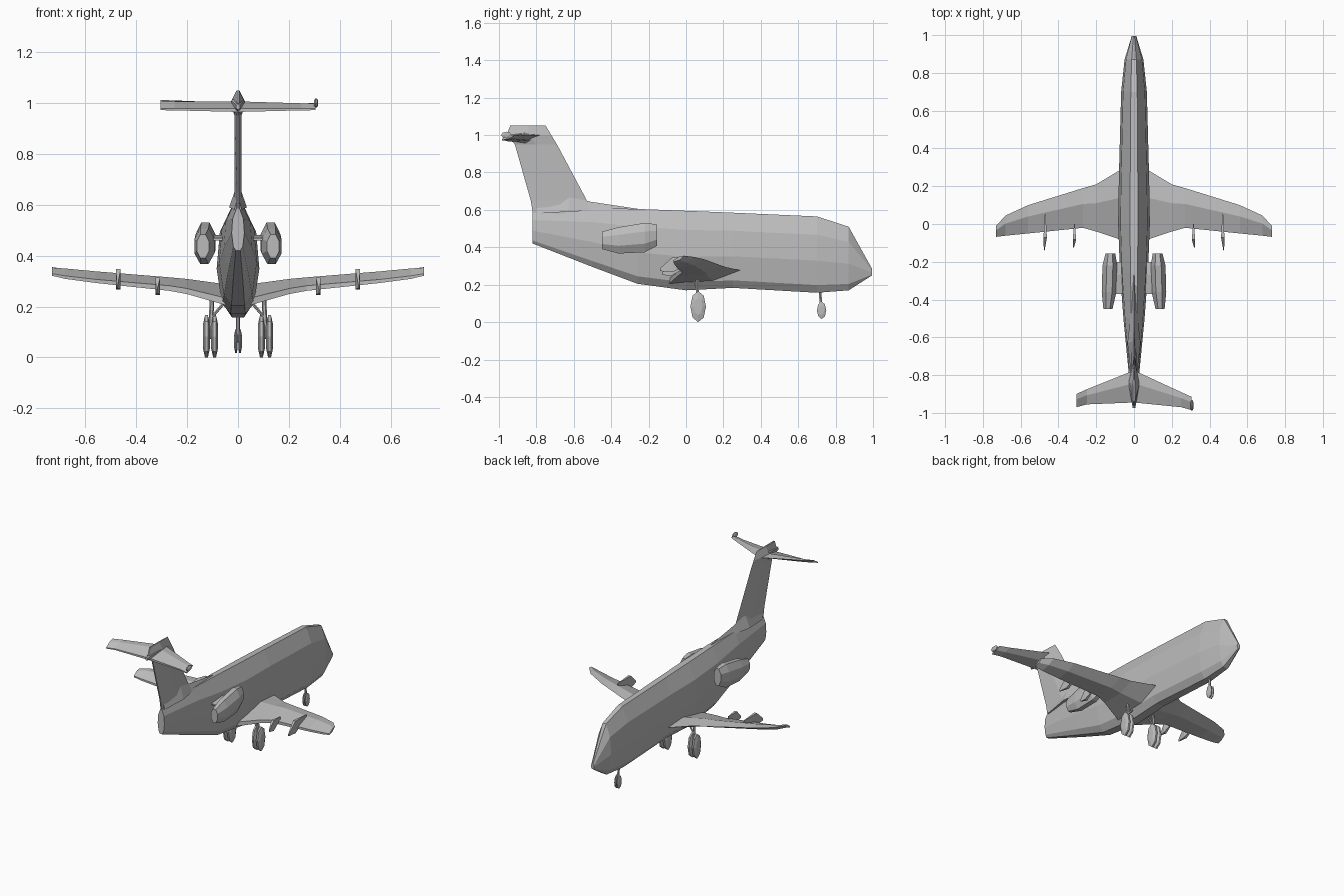
import bpy, bmesh, math
from mathutils import Vector

cube = bpy.data.objects.get("Cube")
if cube:
    bpy.data.objects.remove(cube)

grey = bpy.data.materials.new("plain_grey")
grey.use_nodes = True
grey.diffuse_color = (0.5, 0.5, 0.5, 1)
grey.node_tree.nodes["Principled BSDF"].inputs["Base Color"].default_value = (0.5, 0.5, 0.5, 1)


def loft(name, rings):
    """Skin closed rings with equal point counts and cap both ends."""
    bm = bmesh.new()
    loops = [[bm.verts.new(p) for p in ring] for ring in rings]
    n = len(loops[0])
    for a, b in zip(loops, loops[1:]):
        for i in range(n):
            j = (i + 1) % n
            bm.faces.new((a[i], a[j], b[j], b[i]))
    bm.faces.new(loops[0])
    bm.faces.new(loops[-1][::-1])
    bmesh.ops.recalc_face_normals(bm, faces=bm.faces)
    mesh = bpy.data.meshes.new(name)
    bm.to_mesh(mesh)
    bm.free()
    mesh.materials.append(grey)
    obj = bpy.data.objects.new(name, mesh)
    bpy.context.collection.objects.link(obj)
    return obj


def aerofoil(x, lead, trail, thick):
    """Four-point wing section at x between (y, z) leading and trailing edges."""
    ym, zm = lead[0] * 0.6 + trail[0] * 0.4, lead[1] * 0.6 + trail[1] * 0.4
    return [(x, *lead), (x, ym, zm + thick / 2),
            (x, trail[0], trail[1] + thick * 0.2),
            (x, trail[0], trail[1] - thick * 0.2), (x, ym, zm - thick / 2)]


def round_ring(center, rx, rz, sides=8):
    cx, cy, cz = center
    return [(cx + rx * math.cos(math.tau * (i + 0.5) / sides), cy,
             cz + rz * math.sin(math.tau * (i + 0.5) / sides)) for i in range(sides)]


def rod(name, a, b, r):
    a, b = Vector(a), Vector(b)
    q = (b - a).to_track_quat('Z', 'Y')
    offs = [q @ Vector((r * math.cos(k * math.tau / 6), r * math.sin(k * math.tau / 6), 0)) for k in range(6)]
    loft(name, [[a + o for o in offs], [b + o for o in offs]])


def wheel(name, x, y, z, ry, rz, half):
    """Faceted tyre with its axle along x."""
    rings = []
    for dx, s in ((-half, 0.55), (-half * 0.4, 1), (half * 0.4, 1), (half, 0.55)):
        rings.append([(x + dx, y + ry * s * math.cos(k * math.tau / 8),
                       z + rz * s * math.sin(k * math.tau / 8)) for k in range(8)])
    loft(name, rings)


# Fuselage: tall narrow faceted body, stations are y, half width, top, bottom
stations = [(0.995, 0.012, 0.285, 0.25), (0.87, 0.05, 0.51, 0.17), (0.70, 0.068, 0.565, 0.157),
            (0.25, 0.08, 0.585, 0.183), (0.0, 0.084, 0.595, 0.17), (-0.26, 0.074, 0.605, 0.205),
            (-0.5, 0.056, 0.61, 0.295), (-0.82, 0.025, 0.585, 0.42)]
half = [(0.25, 1.0), (0.85, 0.76), (1.0, 0.42), (0.75, 0.1), (0.35, 0.0)]
section = half + [(-u, v) for u, v in reversed(half)]
loft("fuselage", [[(u * w, y, bot + v * (top - bot)) for u, v in section]
                  for y, w, top, bot in stations])

# Tail fin and dorsal fillet
def fin_ring(z, front, back, t):
    return [(0, front, z), (t, front * 0.5 + back * 0.5, z), (0.004, back, z),
            (-0.004, back, z), (-t, front * 0.5 + back * 0.5, z)]

loft("tail_fin", [fin_ring(0.56, -0.48, -0.815, 0.018), fin_ring(0.65, -0.53, -0.83, 0.014),
                  fin_ring(0.95, -0.69, -0.915, 0.014), fin_ring(1.0, -0.72, -0.96, 0.03),
                  fin_ring(1.05, -0.75, -0.94, 0.005)])
loft("dorsal_fillet", [[(0, -0.26, 0.606), (0.006, -0.26, 0.595), (-0.006, -0.26, 0.595)],
                       [(0, -0.52, 0.645), (0.022, -0.52, 0.595), (-0.022, -0.52, 0.595)],
                       [(0, -0.62, 0.69), (0.035, -0.63, 0.59), (-0.035, -0.63, 0.59)],
                       [(0, -0.8, 0.63), (0.015, -0.8, 0.58), (-0.015, -0.8, 0.58)]])
loft("tail_bullet", [round_ring((0, -0.76, 0.995), 0.005, 0.01, 6),
                     round_ring((0, -0.86, 0.99), 0.03, 0.04, 6),
                     round_ring((0, -0.975, 0.985), 0.008, 0.012, 6)])

for side, s in (("left", 1), ("right", -1)):
    # Swept wing with dihedral
    loft(side + "_wing", [
        aerofoil(s * 0.05, (0.30, 0.275), (-0.09, 0.22), 0.07),
        aerofoil(s * 0.20, (0.21, 0.295), (-0.04, 0.26), 0.055),
        aerofoil(s * 0.27, (0.19, 0.302), (-0.02, 0.272), 0.05),
        aerofoil(s * 0.56, (0.10, 0.335), (-0.05, 0.30), 0.035),
        aerofoil(s * 0.68, (0.045, 0.348), (-0.062, 0.315), 0.03),
        aerofoil(s * 0.73, (-0.01, 0.355), (-0.068, 0.325), 0.02)])

    # Tailplane, its two halves sit slightly differently
    drop = -0.012 if s > 0 else 0.0
    aft = -0.015 if s > 0 else 0.0
    loft(side + "_tailplane", [
        aerofoil(0, (-0.775, 1.0), (-0.945, 0.972), 0.035),
        aerofoil(s * 0.25, (-0.875 + aft, 1.01 + drop), (-0.955 + aft, 0.975), 0.02),
        aerofoil(s * 0.305, (-0.90 + aft, 1.012 + drop), (-0.97 + aft, 0.975), 0.016)])
    if s > 0:
        wheel("left_tailplane_tip", 0.307, -0.96, 1.0, 0.028, 0.018, 0.008)

    # Flap track fairings
    for label, x, y0, y1, low, high in (("inner", 0.315, 0.0, -0.125, 0.24, 0.32),
                                        ("outer", 0.47, 0.055, -0.14, 0.26, 0.355)):
        ym = y0 * 0.35 + y1 * 0.65
        zm = (low + high) / 2
        loft(f"{side}_{label}_fairing", [
            round_ring((s * x, y0, high - 0.02), 0.003, 0.012, 4),
            round_ring((s * x, ym, zm), 0.013, (high - low) * 0.6, 4),
            round_ring((s * (x + 0.005), y1, low + 0.02), 0.003, 0.01, 4)])

    # Engine nacelle and pylon
    loft(side + "_engine", [
        round_ring((s * 0.125, -0.155, 0.465), 0.028, 0.062),
        round_ring((s * 0.128, -0.22, 0.452), 0.042, 0.085),
        round_ring((s * 0.132, -0.36, 0.437), 0.042, 0.076),
        round_ring((s * 0.138, -0.45, 0.437), 0.026, 0.05)])
    loft(side + "_pylon", [aerofoil(s * x, (-0.2, 0.475), (-0.37, 0.465), 0.022)
                           for x in (0.04, 0.12)])

    # Main landing gear: leg, brace, axle and twin wheels
    rod(side + "_main_leg", (s * 0.1, 0.06, 0.26), (s * 0.11, 0.065, 0.08), 0.009)
    rod(side + "_main_brace", (s * 0.05, 0.05, 0.22), (s * 0.11, 0.065, 0.15), 0.006)
    rod(side + "_main_axle", (s * 0.09, 0.065, 0.08), (s * 0.13, 0.065, 0.08), 0.008)
    for label, x in (("inner", 0.092), ("outer", 0.124)):
        wheel(f"{side}_{label}_wheel", s * x, 0.065, 0.083, 0.042, 0.083, 0.014)

    # Nose wheel pair
    wheel(side + "_nose_wheel", s * 0.008, 0.725, 0.063, 0.025, 0.046, 0.007)

rod("nose_leg", (0, 0.715, 0.18), (0, 0.725, 0.06), 0.008)
